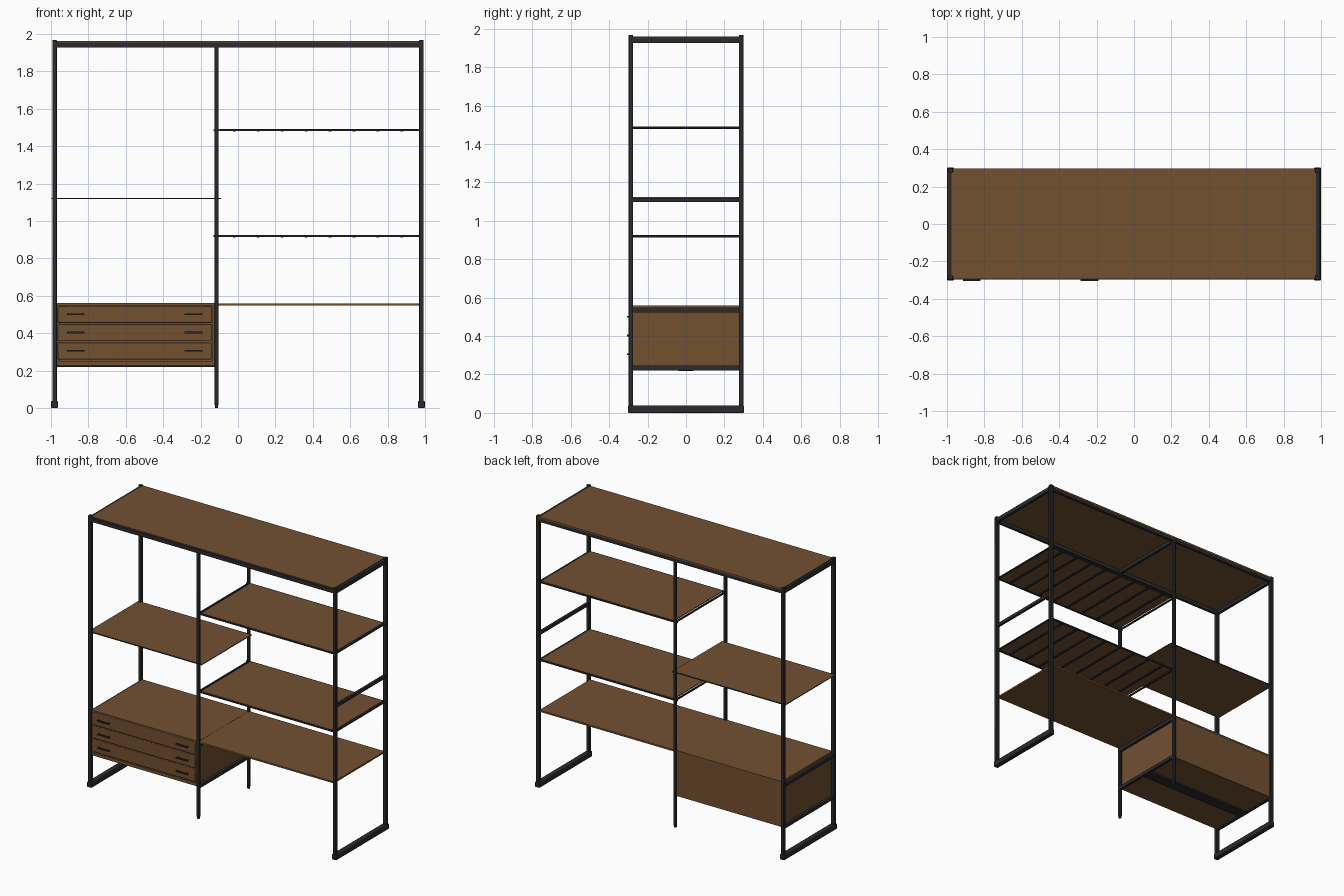
import bpy, bmesh
from mathutils import Vector

if "Cube" in bpy.data.objects:
    bpy.data.objects.remove(bpy.data.objects["Cube"])


def material(name, rgb):
    m = bpy.data.materials.new(name)
    m.diffuse_color = (*rgb, 1)
    m.use_nodes = True
    m.node_tree.nodes["Principled BSDF"].inputs["Base Color"].default_value = m.diffuse_color
    return m


WOOD = material("walnut wood", (0.17, 0.082, 0.031))
METAL = material("black metal", (0.024, 0.024, 0.026))


def box(name, x, y, z, mat, bevel=0.0):
    """Box given by (min, max) ranges on each axis."""
    bm = bmesh.new()
    bmesh.ops.create_cube(bm, size=1)
    for v in bm.verts:
        v.co = Vector([r[0] if c < 0 else r[1] for c, r in zip(v.co, (x, y, z))])
    me = bpy.data.meshes.new(name)
    bm.to_mesh(me)
    bm.free()
    me.materials.append(mat)
    ob = bpy.data.objects.new(name, me)
    bpy.context.collection.objects.link(ob)
    if bevel:
        mod = ob.modifiers.new("bevel", "BEVEL")
        mod.width, mod.segments = bevel, 2
        bpy.context.view_layer.objects.active = ob
        ob.select_set(True)
        bpy.ops.object.shade_smooth_by_angle()
        ob.select_set(False)
    return ob


def around(c, w):
    return (c - w / 2, c + w / 2)


END, MID, PY, T = 0.981, -0.115, 0.287, 0.024

# Upright posts
for x in (-END, END):
    for y in (-PY, PY):
        box("corner_post", around(x, T), around(y, T), (0.02, 1.968), METAL, 0.003)
for y in (-PY, PY):
    box("middle_post", around(MID, 0.02), around(y, 0.02), (0.015, 1.93), METAL, 0.003)
    box("middle_foot", around(MID, 0.016), around(y, 0.016), (0, 0.016), METAL, 0.003)

# Floor runners and top side rails
for x in (-END, END):
    box("floor_runner", around(x, 0.036), (-0.302, 0.302), (0, 0.038), METAL, 0.004)
for x in (-END, END, MID):
    box("top_side_rail", around(x, 0.02), (-PY, PY), (1.926, 1.955), METAL)
for y in (-PY, PY):
    box("top_long_rail", (-END, END), around(y, 0.02), (1.926, 1.955), METAL)
box("end_brace", around(END, 0.018), (-PY, PY), (1.098, 1.12), METAL)

# Top board
box("top_board", (-0.975, 0.972), (-0.291, 0.298), (1.95, 1.961), WOOD)

# Right bay shelves on slatted metal frames
for z in (0.915, 1.48):
    box("shelf_board", (-0.1, 0.965), (-0.28, 0.28), (z + 0.005, z + 0.011), WOOD)
    for y in (-0.283, 0.283):
        box("shelf_long_rail", (-0.13, 0.993), around(y, 0.012), (z, z + 0.01), METAL)
    for x in (MID, 0.975):
        box("shelf_end_rail", around(x, 0.012), (-0.28, 0.28), (z, z + 0.009), METAL)
    for i in range(8):
        x = -0.02 + i * 0.128
        box("shelf_slat", around(x, 0.014), (-0.28, 0.28), (z - 0.003, z + 0.004), METAL)
box("lower_right_shelf", (MID, 0.972), (-0.29, 0.29), (0.547, 0.559), WOOD)

# Left bay shelf
box("left_shelf", (-0.997, -0.09), (-0.282, 0.282), (1.117, 1.123), WOOD)
for y in (-0.284, 0.284):
    box("left_shelf_edge", (-0.998, -0.09), around(y, 0.004), (1.116, 1.122), METAL)

# Drawer cabinet carcass
X0, X1 = -0.97, -0.124
box("cabinet_top", (X0, MID), (-0.29, 0.29), (0.548, 0.56), WOOD)
box("cabinet_bottom", (X0, X1), (-0.282, 0.285), (0.228, 0.25), WOOD)
box("cabinet_back", (X0, X1), (0.272, 0.288), (0.23, 0.55), WOOD)
for x in ((X0, X0 + 0.015), (X1 - 0.015, X1)):
    box("cabinet_side", x, (-0.285, 0.28), (0.23, 0.55), WOOD)
for x in (-END, MID):
    for z in (0.222, 0.522):
        box("cabinet_side_rail", around(x, 0.02), (-PY, PY), (z, z + 0.024), METAL)
box("cabinet_under_beam", (X0, X1), (-0.04, 0.04), (0.218, 0.229), METAL)

# Drawers with bar handles
for z in (0.259, 0.357, 0.455):
    box("drawer_front", (-0.962, -0.142), (-0.288, -0.27), (z, z + 0.091), WOOD, 0.004)
    for x in (-0.868, -0.238):
        box("drawer_handle", around(x, 0.094), (-0.306, -0.298), around(z + 0.046, 0.009), METAL)
        for s in (-0.04, 0.04):
            box("handle_leg", around(x + s, 0.009), (-0.3, -0.287), around(z + 0.046, 0.008), METAL)
